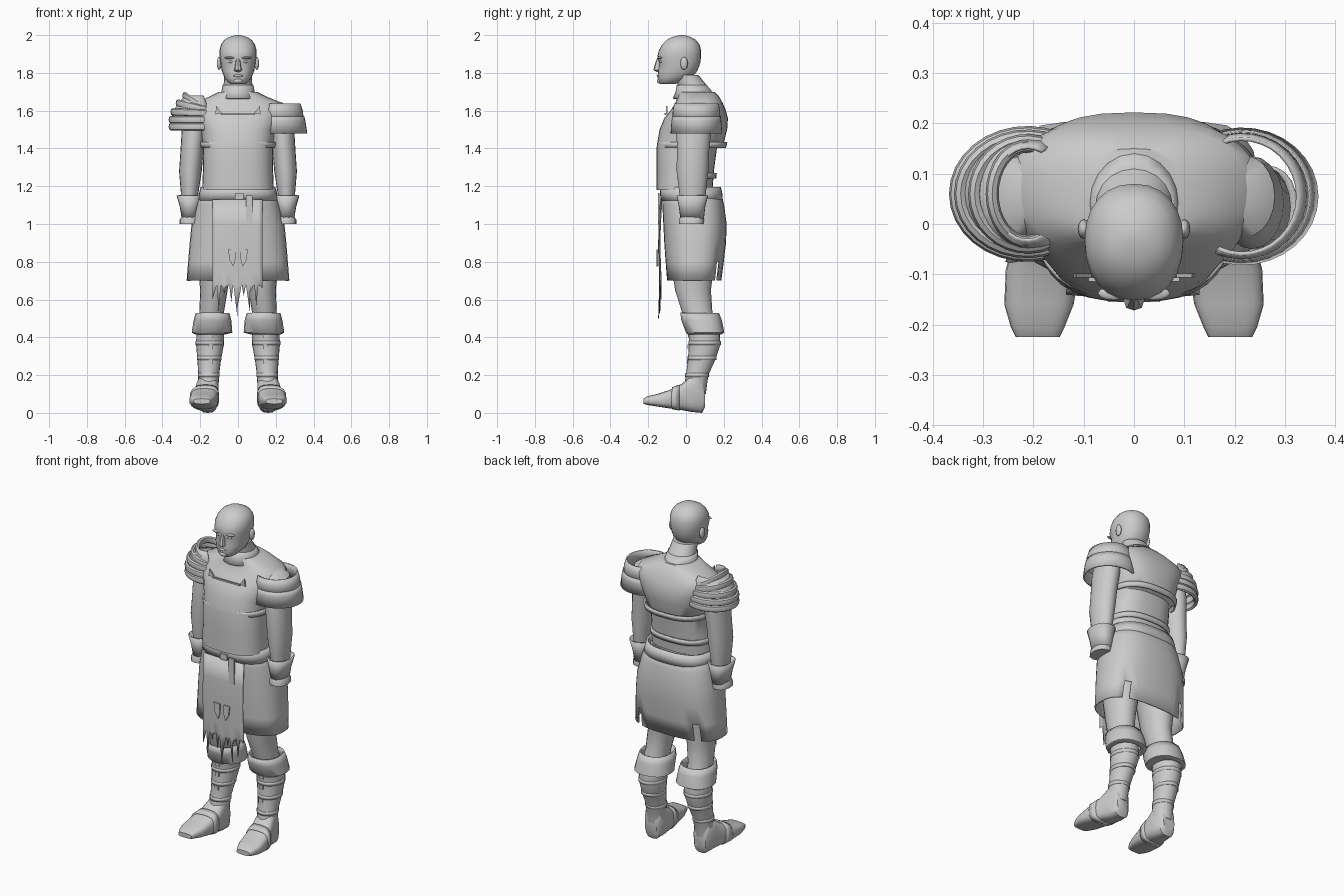
import bpy, bmesh
from math import sin, cos, pi, radians
from mathutils import Vector

cube = bpy.data.objects.get("Cube")
if cube:
    bpy.data.objects.remove(cube, do_unlink=True)

grey = bpy.data.materials.new("plain_grey")
grey.use_nodes = True
colour = (0.6, 0.6, 0.6, 1)
grey.diffuse_color = colour
grey.node_tree.nodes["Principled BSDF"].inputs["Base Color"].default_value = colour


def finish(name, bm, thick=0, angle=40):
    bmesh.ops.recalc_face_normals(bm, faces=bm.faces)
    mesh = bpy.data.meshes.new(name)
    bm.to_mesh(mesh)
    bm.free()
    ob = bpy.data.objects.new(name, mesh)
    bpy.context.collection.objects.link(ob)
    mesh.materials.append(grey)
    if thick:
        mod = ob.modifiers.new("thickness", "SOLIDIFY")
        mod.thickness = thick
    bpy.ops.object.select_all(action="DESELECT")
    ob.select_set(True)
    bpy.context.view_layer.objects.active = ob
    bpy.ops.object.shade_smooth_by_angle(angle=radians(angle))
    return ob


def skin(bm, rows, closed):
    """Quads between neighbouring rows of vertices."""
    n = len(rows[0])
    for a, b in zip(rows, rows[1:]):
        for k in range(n if closed else n - 1):
            j = (k + 1) % n
            bm.faces.new((a[k], a[j], b[j], b[k]))


def loft(name, rings, side=1, n=20, power=2.3, cap=True, thick=0, along_y=False, notches=()):
    """Rounded sections given as (height, x0, x1, lo, hi)."""
    bm = bmesh.new()
    rows = []
    for h, x0, x1, lo, hi in rings:
        row = []
        for k in range(n):
            c, s = cos(2 * pi * k / n), sin(2 * pi * k / n)
            u = abs(c) ** (2 / power) * (1 if c > 0 else -1)
            v = abs(s) ** (2 / power) * (1 if s > 0 else -1)
            x = side * ((x0 + x1) / 2 + u * (x1 - x0) / 2)
            w = (lo + hi) / 2 + v * (hi - lo) / 2
            row.append(bm.verts.new((x, h, w) if along_y else (x, w, h)))
        rows.append(row)
    skin(bm, rows, True)
    if notches:
        bm.faces.ensure_lookup_table()
        last = (len(rows) - 2) * n
        bmesh.ops.delete(bm, geom=[bm.faces[last + k] for k in notches], context="FACES")
    if cap:
        bm.faces.new(rows[0])
        bm.faces.new(rows[-1])
    return finish(name, bm, thick)


def arc(name, side, centre, profile, closed=False, tilt=0, thick=0, n=20, sweep=115):
    """C-shaped shoulder band, profile given as (rx, ry, z)."""
    bm = bmesh.new()
    rows = []
    for i in range(n + 1):
        a = radians(-sweep + 2 * sweep * i / n)
        rows.append([bm.verts.new((side * (centre[0] + rx * cos(a)), centre[1] + ry * sin(a),
                                   z + tilt * cos(a))) for rx, ry, z in profile])
    skin(bm, rows, closed)
    if closed:
        bm.faces.new(rows[0])
        bm.faces.new(rows[-1])
    return finish(name, bm, thick)


def ball(name, loc, size):
    bm = bmesh.new()
    bmesh.ops.create_uvsphere(bm, u_segments=12, v_segments=8, radius=1)
    bmesh.ops.scale(bm, vec=size, verts=bm.verts)
    bmesh.ops.translate(bm, vec=loc, verts=bm.verts)
    return finish(name, bm, angle=60)


def plate(name, points, y, depth=0.008):
    """Flat plate from an x, z outline."""
    bm = bmesh.new()
    face = bm.faces.new([bm.verts.new((x, y, z)) for x, z in points])
    out = bmesh.ops.extrude_face_region(bm, geom=[face])
    bmesh.ops.translate(bm, vec=(0, depth, 0),
                        verts=[v for v in out["geom"] if isinstance(v, bmesh.types.BMVert)])
    return finish(name, bm)


# Torso, neck and head
def centred(*rings):
    return [(z, -r, r, y0, y1) for z, r, y0, y1 in rings]


loft("torso", centred((1.18, .19, -.155, .14), (1.3, .185, -.155, .15), (1.41, .185, -.155, .165),
                      (1.43, .188, -.152, .2), (1.5, .2, -.14, .218), (1.56, .225, -.115, .222),
                      (1.61, .245, -.075, .208), (1.645, .225, -.055, .192), (1.675, .15, -.045, .175),
                      (1.7, .1, -.04, .15)), n=32, power=2.6)
loft("neck", centred((1.66, .1, -.05, .17), (1.7, .083, -.045, .14), (1.74, .076, -.045, .105),
                     (1.79, .072, -.06, .065)), power=2)
loft("collar", centred((1.665, .1, -.07, .13), (1.7, .088, -.055, .14), (1.735, .082, -.05, .11)),
     power=2, cap=False, thick=.008)
loft("head", centred((1.74, .035, -.135, -.06), (1.75, .052, -.145, -.03), (1.775, .072, -.15, .03),
                     (1.81, .086, -.148, .06), (1.85, .092, -.142, .075), (1.885, .098, -.152, .08),
                     (1.92, .098, -.143, .08), (1.95, .09, -.127, .072), (1.975, .072, -.102, .052),
                     (1.99, .048, -.075, .025), (2.0, .012, -.035, -.01)), n=24, power=2.2)
loft("nose", centred((1.805, .012, -.155, -.13), (1.815, .021, -.172, -.13), (1.83, .017, -.17, -.13),
                     (1.88, .009, -.153, -.13)), n=8)
ball("mouth", (0, -.146, 1.785), (.026, .009, .007))
ball("chin", (0, -.138, 1.757), (.026, .016, .014))
for s, side_name in ((1, "left"), (-1, "right")):
    ball(side_name + "_ear", (s * .1, -.01, 1.85), (.012, .02, .034))
    ball(side_name + "_brow", (s * .04, -.138, 1.88), (.032, .014, .007))
    ball(side_name + "_eye", (s * .037, -.129, 1.86), (.015, .013, .008))

# Chest trim and back straps
for s in (1, -1):
    plate("neckline_tip", [(s * .085, 1.585), (s * .12, 1.58), (s * .115, 1.625)], -.106)
plate("neckline_bar", [(-.09, 1.578), (.09, 1.578), (.09, 1.587), (-.09, 1.587)], -.114)
loft("upper_back_strap", centred((1.405, .19, -.14, .202), (1.435, .193, -.14, .21)),
     n=32, power=2.6, cap=False, thick=.01)
loft("lower_back_strap", centred((1.24, .187, -.14, .16), (1.27, .186, -.14, .163)),
     n=32, power=2.6, cap=False, thick=.01)

# Belt and skirt
loft("belt", centred((1.125, .212, -.133, .195), (1.16, .207, -.138, .193), (1.195, .198, -.138, .185)),
     n=32, power=2.6, cap=False, thick=.012)
loft("skirt", centred((1.19, .193, -.128, .178), (1.1, .222, -.125, .202), (1.0, .246, -.12, .215),
                      (.9, .256, -.115, .212), (.8, .264, -.108, .2), (.7, .272, -.1, .187)),
     n=32, power=2.6, cap=False, thick=.008, notches=(4, 11))

# Torn apron hanging over the skirt
bm = bmesh.new()
ends = [.6, .54, .63, .66, .59, .5, .56, .62, .53, .64, .57, .66]
width = .265 / len(ends)
hang = lambda x, z: Vector((x, -.14 + .008 * cos((z - .5) * 8) - max(0, .72 - z) * .07 + x * x * .4, z))
for i, end in enumerate(ends):
    x = -.135 + i * width
    levels = [1.13, 1.0, .87, .75, .68]
    rows = [[bm.verts.new(hang(x + d, z)) for d in (0, width)] for z in levels]
    skin(bm, rows, False)
    tip = bm.verts.new(hang(x + width * (i % 3) / 2, end))
    bm.faces.new((rows[-1][0], rows[-1][1], tip))
bmesh.ops.remove_doubles(bm, verts=bm.verts, dist=.0005)
finish("torn_apron", bm, thick=.005)
plate("belt_tongue", [(.042, 1.0), (.076, 1.0), (.076, 1.15), (.042, 1.15)], -.147)
plate("belt_buckle", [(-.015, 1.13), (.03, 1.13), (.03, 1.165), (-.015, 1.165)], -.148)
for s in (1, -1):
    plate("apron_badge", [(s * .012, .865), (s * .052, .865), (s * .045, .81), (s * .025, .775),
                          (s * .015, .8)], -.155)

# Arms, legs and boots, built once for each side
for s, side_name in ((1, "left_"), (-1, "right_")):
    loft(side_name + "arm", [(1.645, .18, .23, .02, .11), (1.61, .165, .28, -.025, .135),
                             (1.5, .17, .298, -.05, .135), (1.38, .183, .305, -.048, .122),
                             (1.28, .192, .312, -.05, .118), (1.16, .21, .302, -.035, .105),
                             (1.03, .22, .295, -.02, .085)], s, power=2)
    loft(side_name + "wrist_cuff", [(1.15, .192, .325, -.05, .117), (1.09, .205, .308, -.038, .102),
                                    (1.03, .214, .298, -.03, .095)], s, cap=False, thick=.008)
    loft(side_name + "hand", [(1.04, .212, .298, -.03, .09), (1.02, .203, .31, -.038, .095),
                              (1.0, .206, .31, -.038, .093)], s, n=12)
    loft(side_name + "leg", [(.95, .01, .22, -.09, .17), (.8, .03, .215, -.08, .15),
                             (.65, .055, .2, -.058, .132), (.53, .075, .205, -.02, .14),
                             (.42, .075, .22, .015, .18), (.36, .075, .222, .015, .182),
                             (.28, .09, .215, .01, .155), (.2, .1, .21, 0, .118),
                             (.1, .105, .215, -.02, .105)], s, power=2)
    loft(side_name + "knee_cuff", [(.53, .045, .225, -.03, .175), (.49, .035, .235, -.025, .19),
                                   (.425, .03, .245, .0, .203), (.415, .07, .225, .01, .185)],
         s, n=16, cap=False, thick=.008)
    loft(side_name + "foot", [(.1, .125, .2, .03, .13), (.085, .11, .21, .0, .19), (.03, .102, .22, .005, .2),
                              (-.02, .102, .235, .014, .155), (-.09, .108, .255, .024, .12),
                              (-.16, .12, .258, .035, .098), (-.205, .138, .245, .042, .088),
                              (-.225, .148, .235, .048, .075)], s, power=3.2, along_y=True)
    loft(side_name + "foot_strap", [(-.035, .1, .243, .012, .15), (-.075, .104, .256, .02, .135)],
         s, power=3.2, along_y=True, cap=False, thick=.012)
    for z, x0, x1, y0, y1 in ((.37, .074, .224, .012, .185), (.29, .087, .218, .008, .162),
                              (.2, .097, .213, -.004, .121)):
        loft(side_name + "boot_strap", [(z - .01, x0, x1, y0, y1), (z + .01, x0, x1, y0, y1)],
             s, power=2, cap=False, thick=.01)
    for z, y in ((.41, .01), (.35, .008), (.27, .004)):
        plate(side_name + "boot_stud", [(s * (.145 + dx), z + dz) for dx, dz in
              ((-.012, -.012), (.012, -.012), (.012, .012), (-.012, .012))], y)

# Smooth two-tier shoulder guard on the left
arc("left_shoulder_cap", 1, (.215, .055), [(.115, .118, 1.638), (.128, .125, 1.6), (.134, .128, 1.55)],
    thick=.008)
arc("left_shoulder_rim", 1, (.215, .055), [(.136, .129, 1.57), (.142, .132, 1.545), (.152, .137, 1.48)],
    thick=.01)

# Ribbed shoulder guard on the right
bands = [(.143, .122, 1.515, 0), (.143, .122, 1.552, 0), (.133, .115, 1.588, .005),
         (.105, .106, 1.615, .025), (.07, .095, 1.635, .045)]
for rx, ry, z, tilt in bands:
    oval = [(rx + .013 * cos(t), ry + .013 * cos(t), z + .02 * sin(t))
            for t in (2 * pi * k / 8 for k in range(8))]
    arc("right_shoulder_rib", -1, (.212, .06), oval, closed=True, tilt=tilt)
arc("right_shoulder_lining", -1, (.212, .06), [(rx, ry, z + tilt) for rx, ry, z, tilt in bands], thick=.006)
